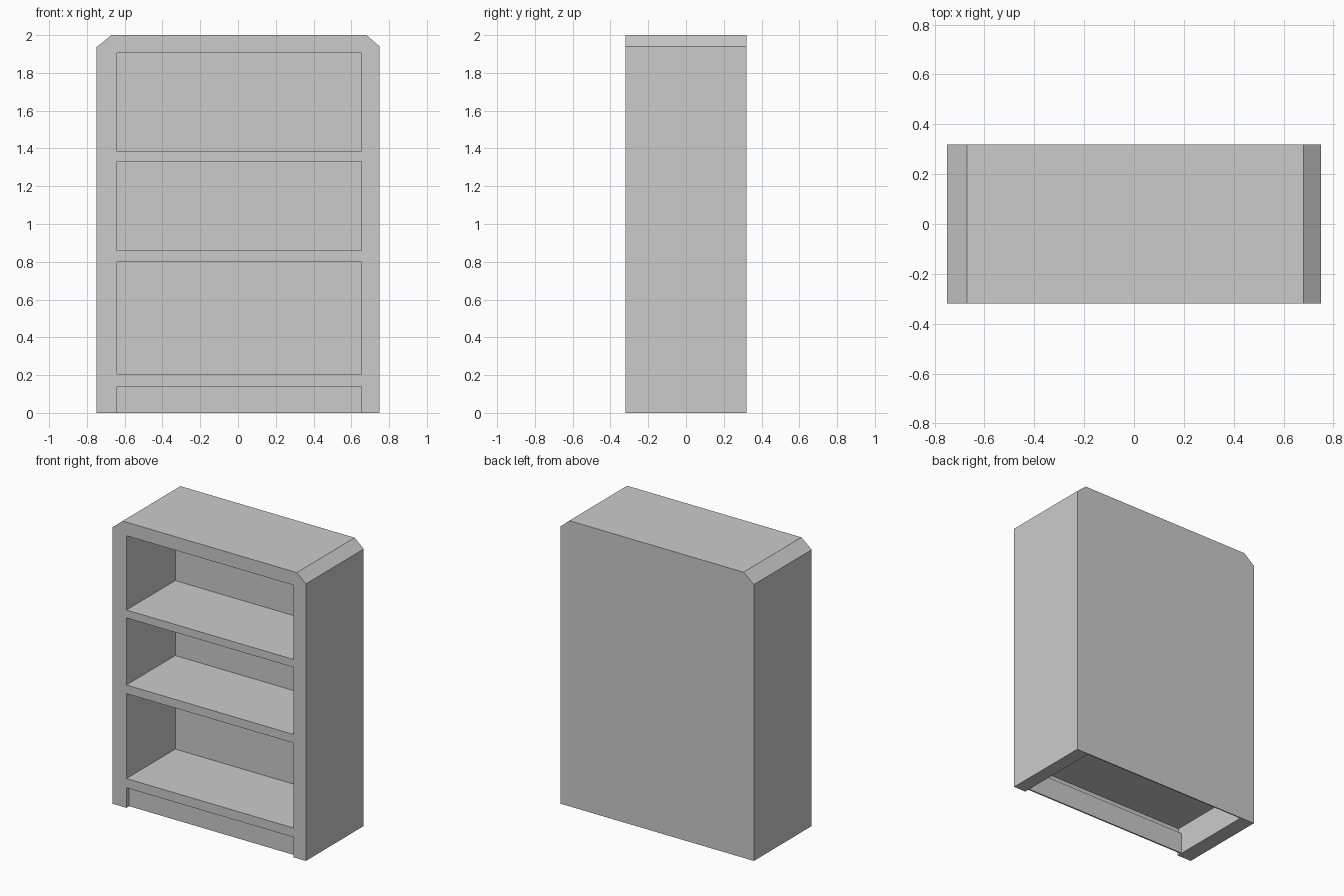
import bpy
import bmesh
from mathutils import Vector

if "Cube" in bpy.data.objects:
    bpy.data.objects.remove(bpy.data.objects["Cube"], do_unlink=True)

# Single plain grey finish
grey = bpy.data.materials.new("plain_grey")
grey.use_nodes = True
colour = (0.6, 0.6, 0.6, 1)
grey.diffuse_color = colour
grey.node_tree.nodes["Principled BSDF"].inputs["Base Color"].default_value = colour


def prism(name, outline, offset):
    """Extrude a closed 3D outline along an offset vector."""
    bm = bmesh.new()
    face = bm.faces.new([bm.verts.new(p) for p in outline])
    new = bmesh.ops.extrude_face_region(bm, geom=[face], use_keep_orig=True)["geom"]
    verts = [v for v in new if isinstance(v, bmesh.types.BMVert)]
    bmesh.ops.translate(bm, verts=verts, vec=Vector(offset))
    bmesh.ops.recalc_face_normals(bm, faces=bm.faces)
    mesh = bpy.data.meshes.new(name)
    bm.to_mesh(mesh)
    bm.free()
    mesh.materials.append(grey)
    obj = bpy.data.objects.new(name, mesh)
    bpy.context.scene.collection.objects.link(obj)
    return obj


def carve(target, name, section):
    """Cut a y-z section through the target between the side panels."""
    cutter = prism(name, [(LEFT, y, z) for y, z in section], (RIGHT - LEFT, 0, 0))
    cutter.hide_render = True
    cutter.hide_set(True)
    mod = target.modifiers.new(name, "BOOLEAN")
    mod.operation = "DIFFERENCE"
    mod.solver = "EXACT"
    mod.object = cutter
    bpy.context.view_layer.objects.active = target
    bpy.ops.object.modifier_apply(modifier=mod.name)
    bpy.data.objects.remove(cutter, do_unlink=True)


def rect(y0, y1, z0, z1):
    return [(y0, z0), (y1, z0), (y1, z1), (y0, z1)]


LEFT, RIGHT = -0.64, 0.655
FRONT, BACK = -0.32, 0.32

# Carcass with chamfered top corners
outline = [(-0.75, 0), (0.75, 0), (0.75, 1.94), (0.68, 2), (-0.67, 2), (-0.75, 1.935)]
carcass = prism("bookcase_carcass", [(x, FRONT, z) for x, z in outline],
                (0, BACK - FRONT, 0))

# Open shelf compartments
for i, (low, high) in enumerate([(0.205, 0.8), (0.86, 1.33), (1.385, 1.905)]):
    carve(carcass, f"compartment_{i}", rect(-0.5, 0.22, low, high))

# Recessed kick board
carve(carcass, "kick_recess", rect(-0.5, -0.29, -0.1, 0.14))

# Hollow underside, stepping forward behind the bottom rail
carve(carcass, "underside_hollow", [(-0.28, -0.1), (0.312, -0.1), (0.312, 0.197),
                                    (-0.312, 0.197), (-0.312, 0.148), (-0.28, 0.148)])
